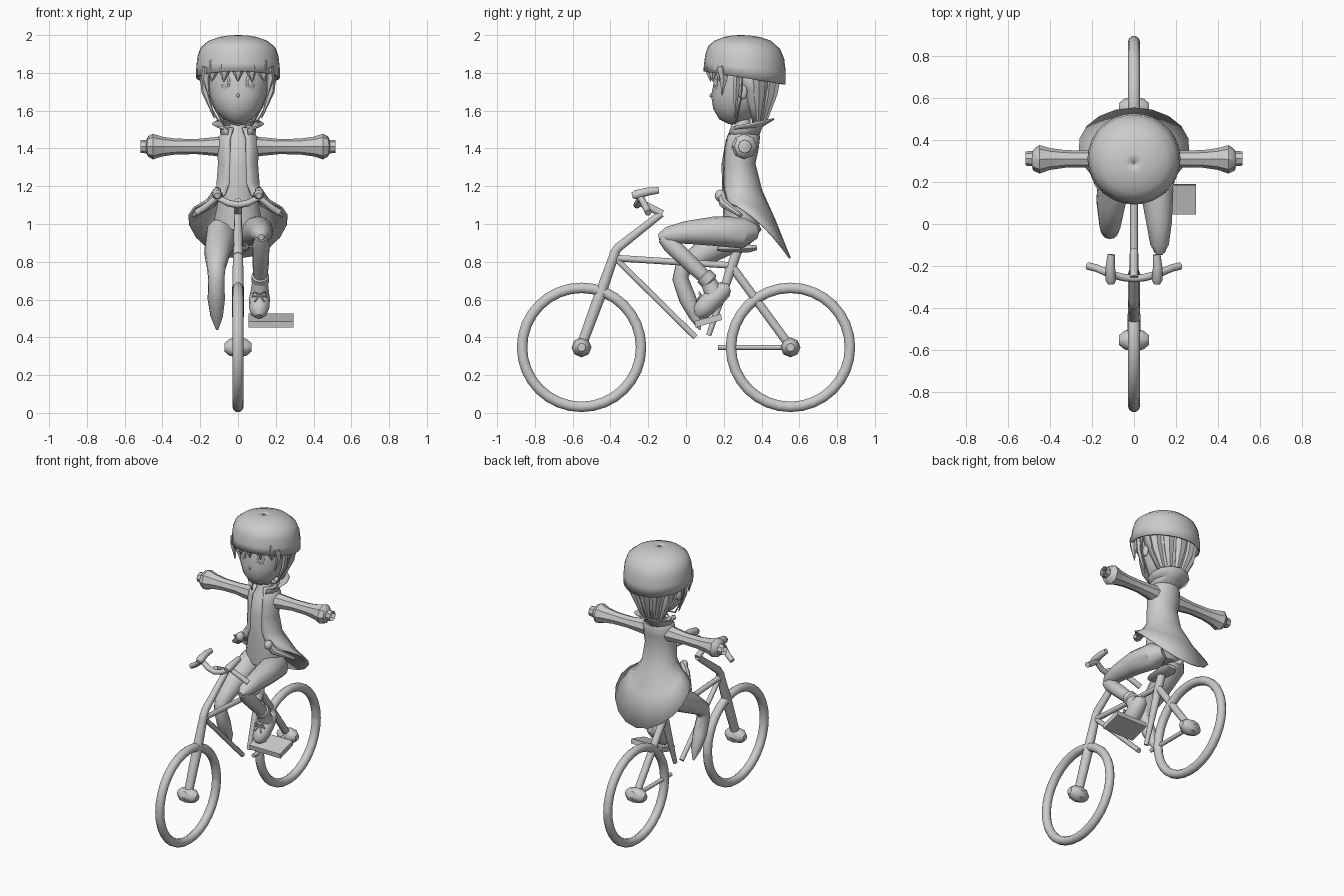
import bpy, bmesh, math
from mathutils import Vector

grey = bpy.data.materials.new("light grey")
grey.diffuse_color = (0.6, 0.6, 0.6, 1)


def finish(name, bm, angle=40, thick=0):
    bmesh.ops.recalc_face_normals(bm, faces=bm.faces)
    me = bpy.data.meshes.new(name)
    bm.to_mesh(me)
    bm.free()
    ob = bpy.data.objects.new(name, me)
    bpy.context.collection.objects.link(ob)
    me.materials.append(grey)
    if thick:
        mod = ob.modifiers.new("thickness", 'SOLIDIFY')
        mod.thickness = thick
    bpy.ops.object.select_all(action='DESELECT')
    ob.select_set(True)
    bpy.context.view_layer.objects.active = ob
    bpy.ops.object.shade_smooth_by_angle(angle=math.radians(angle))
    return ob


def skin(name, rings, closed=True, caps=True, **kw):
    """Join rings of points with quads."""
    bm = bmesh.new()
    vs = [[bm.verts.new(p) for p in r] for r in rings]
    n = len(vs[0])
    for a, b in zip(vs, vs[1:]):
        for i in range(n if closed else n - 1):
            j = (i + 1) % n
            bm.faces.new((a[i], a[j], b[j], b[i]))
    if closed and caps:
        bm.faces.new(vs[0])
        bm.faces.new(vs[-1])
    return finish(name, bm, **kw)


def tube(name, pts, radii, n=10, caps=True, flat=1.0, **kw):
    """Round tube through points; flat squashes the x-most cross axis."""
    pts = [Vector(p) for p in pts]
    if not isinstance(radii, (list, tuple)):
        radii = [radii] * len(pts)
    rings = []
    u = None
    for i, p in enumerate(pts):
        t = (pts[min(i + 1, len(pts) - 1)] - pts[max(i - 1, 0)]).normalized()
        if u is None:
            u = Vector((1, 0, 0)) if abs(t.x) < 0.8 else Vector((0, 1, 0))
        u = (u - t * u.dot(t)).normalized()
        v = t.cross(u)
        rings.append([p + radii[i] * (u * math.cos(a) * flat + v * math.sin(a))
                      for a in (2 * math.pi * k / n for k in range(n))])
    return skin(name, rings, caps=caps, **kw)


def loft(name, levels, n=16, gap=0, **kw):
    """Stack of ovals (z, centre y, rx, ry, tilt, bend); gap leaves the front open, in degrees."""
    rings = []
    for lv in levels:
        z, cy, rx, ry, tilt, bend = (list(lv) + [0, 0])[:6]
        g = math.radians(gap)
        angs = [g + (2 * math.pi - 2 * g) * k / (n - 1 if gap else n) for k in range(n)]
        rings.append([(rx * math.sin(a), cy - ry * math.cos(a),
                       z - tilt * math.cos(a) + bend * math.cos(a) ** 2) for a in angs])
    return skin(name, rings, closed=not gap, **kw)


def oval(name, loc, size, turn=0):
    bm = bmesh.new()
    bmesh.ops.create_uvsphere(bm, u_segments=12, v_segments=8, radius=1)
    ob = finish(name, bm)
    ob.location, ob.scale, ob.rotation_euler.z = loc, size, turn
    return ob


# --- bicycle: wheels and hubs
for side, y in (("front", -0.553), ("rear", 0.553)):
    rings = []
    for k in range(33):
        a = 2 * math.pi * k / 32
        rings.append([(0.029 * math.cos(b), y + (0.315 + 0.029 * math.sin(b)) * math.cos(a),
                       0.347 + (0.315 + 0.029 * math.sin(b)) * math.sin(a))
                      for b in (2 * math.pi * j / 10 for j in range(10))])
    skin(side + "_wheel", rings, caps=False)
    tube(side + "_hub", [(x, y, 0.347) for x in (-0.072, -0.045, 0, 0.045, 0.072)],
         [0.022, 0.045, 0.053, 0.045, 0.022], 8)

# --- bicycle: frame
tube("fork", [(0, -0.556, 0.35), (0, -0.46, 0.61), (0, -0.375, 0.85)], [0.028, 0.032, 0.026])
tube("stem", [(0, -0.385, 0.835), (0, -0.36, 0.875), (0, -0.13, 1.055)], [0.026, 0.025, 0.02])
tube("stem_clamp", [(0, -0.125, 1.055), (0, -0.255, 1.12)], 0.02)
tube("top_tube", [(0, -0.38, 0.82), (0, 0.25, 0.78)], 0.018)
tube("down_tube", [(0, -0.37, 0.815), (0, 0.05, 0.4)], 0.016)
tube("seat_tube", [(0, 0.275, 0.865), (0, 0.24, 0.77), (0, 0.12, 0.41)], [0.026, 0.028, 0.014])
tube("seat_stay", [(0, 0.235, 0.785), (0, 0.553, 0.35)], 0.024)
tube("chain_stay", [(0, 0.17, 0.347), (0, 0.553, 0.347)], 0.014)
tube("saddle", [(0, 0.165, 0.868), (0, 0.2, 0.868), (0, 0.28, 0.868), (0, 0.33, 0.87), (0, 0.375, 0.875)],
     [0.01, 0.017, 0.02, 0.022, 0.014], flat=2.8)

# --- bicycle: handlebar and grips
tube("handlebar", [(x, y, z) for x, y, z in ((-0.22, -0.2, 1.06), (-0.18, -0.21, 1.085), (-0.11, -0.24, 1.14),
     (-0.05, -0.255, 1.11), (0, -0.26, 1.1), (0.05, -0.255, 1.11), (0.11, -0.24, 1.14),
     (0.18, -0.21, 1.085), (0.22, -0.2, 1.06))], 0.018)
for s in (-1, 1):
    tube("grip", [(s * 0.11, -0.285, 1.15), (s * 0.11, -0.265, 1.155), (s * 0.113, -0.2, 1.172),
                  (s * 0.108, -0.145, 1.178)], [0.016, 0.026, 0.022, 0.018])

# --- bicycle: pedal, a tilted block
skin("pedal", [[(x, 0.05, 0.452), (x, 0.19, 0.492), (x, 0.185, 0.525), (x, 0.045, 0.485)]
               for x in (0.055, 0.295)], angle=30)

# --- legs
tube("bent_leg_thigh", [(0.06, 0.37, 0.96), (0.085, 0.3, 0.955), (0.11, 0.15, 0.962), (0.12, 0.0, 0.955),
                        (0.122, -0.1, 0.94), (0.122, -0.145, 0.93)],
     [0.04, 0.085, 0.078, 0.06, 0.044, 0.016], 12)
tube("bent_leg_shin", [(0.122, -0.125, 0.93), (0.122, -0.08, 0.89), (0.12, 0.03, 0.785), (0.118, 0.13, 0.69)],
     [0.03, 0.045, 0.043, 0.034], 12)
tube("hanging_leg", [(-0.06, 0.36, 0.96), (-0.085, 0.28, 0.95), (-0.11, 0.1, 0.85), (-0.115, -0.015, 0.77),
                     (-0.115, -0.03, 0.71), (-0.115, 0.01, 0.6), (-0.113, 0.05, 0.51), (-0.11, 0.075, 0.44)],
     [0.04, 0.085, 0.07, 0.05, 0.043, 0.046, 0.033, 0.006], 12)

# --- boot with cuff and laces
tube("sock_cuff", [(0.118, 0.085, 0.735), (0.118, 0.095, 0.725), (0.118, 0.125, 0.695), (0.118, 0.135, 0.685)],
     [0.03, 0.047, 0.047, 0.03], 12)
tube("boot_shaft", [(0.117, 0.11, 0.71), (0.115, 0.15, 0.63)], [0.04, 0.05], 12)
tube("boot_foot", [(0.115, 0.23, 0.665), (0.115, 0.205, 0.655), (0.114, 0.15, 0.61), (0.112, 0.1, 0.56),
                   (0.11, 0.075, 0.53), (0.11, 0.06, 0.51)], [0.02, 0.045, 0.055, 0.055, 0.045, 0.018], 12)
for s in (-1, 1):
    tube("lace", [(0.114, 0.078, 0.625), (0.114 + s * 0.028, 0.07, 0.64), (0.114 + s * 0.04, 0.075, 0.615),
                  (0.114, 0.078, 0.622)], 0.005, 6)
    tube("lace_end", [(0.114, 0.078, 0.625), (0.114 + s * 0.025, 0.055, 0.59)], 0.005, 6)

# --- torso, neck and open coat
loft("torso", [(0.93, 0.31, 0.06, 0.06), (0.97, 0.3, 0.12, 0.1), (1.03, 0.285, 0.125, 0.088), (1.15, 0.275, 0.1, 0.083),
               (1.32, 0.272, 0.092, 0.084), (1.45, 0.29, 0.085, 0.078), (1.5, 0.3, 0.045, 0.045),
               (1.58, 0.3, 0.04, 0.04)])
loft("coat", [(1.51, 0.305, 0.065, 0.07), (1.46, 0.3, 0.105, 0.092), (1.4, 0.29, 0.112, 0.095),
              (1.32, 0.28, 0.107, 0.088), (1.2, 0.295, 0.116, 0.108, -0.02), (1.11, 0.33, 0.175, 0.145, -0.07, -0.02),
              (1.03, 0.37, 0.265, 0.185, -0.155, -0.055)], n=17, gap=24, thick=0.01)
loft("collar", [(1.47, 0.3, 0.085, 0.08), (1.51, 0.31, 0.09, 0.09, 0.01), (1.535, 0.34, 0.135, 0.125, 0.025)],
     n=11, gap=35, thick=0.008)
for s in (-1, 1):
    # front hem roll of the coat, with a round end
    tube("coat_flap", [(s * 0.1, 0.185, 1.165), (s * 0.14, 0.2, 1.11), (s * 0.235, 0.29, 1.045)],
         [0.024, 0.026, 0.012], 8)
    oval("flap_button", (s * 0.11, 0.18, 1.15), (0.028, 0.028, 0.032))
    # sleeve with flared cuff, open at the wrist
    tube("sleeve", [(s * x, y, 1.41) for x, y in ((0.07, 0.3), (0.12, 0.305), (0.22, 0.31), (0.33, 0.31),
         (0.4, 0.31), (0.45, 0.308), (0.475, 0.31), (0.485, 0.312), (0.517, 0.312))],
         [0.058, 0.05, 0.04, 0.042, 0.052, 0.068, 0.055, 0.036, 0.034], 8, caps=False)

# --- head and face
loft("head", [(1.53, 0.245, 0.02, 0.02), (1.555, 0.255, 0.075, 0.08), (1.61, 0.272, 0.125, 0.128),
              (1.68, 0.285, 0.15, 0.152), (1.75, 0.292, 0.16, 0.145), (1.84, 0.3, 0.162, 0.15), (1.93, 0.3, 0.12, 0.11)],
     n=20)
oval("nose", (0, 0.133, 1.68), (0.008, 0.01, 0.01))
for s in (-1, 1):
    oval("eye", (s * 0.065, 0.157, 1.75), (0.025, 0.005, 0.045), s * 0.38)
    oval("pupil", (s * 0.065, 0.153, 1.748), (0.013, 0.005, 0.026), s * 0.38)
    oval("ear", (s * 0.157, 0.3, 1.7), (0.015, 0.025, 0.04))

# --- hair: back sheet, hanging locks and fringe
loft("back_hair", [(1.82, 0.32, 0.18, 0.16), (1.72, 0.34, 0.165, 0.125), (1.62, 0.355, 0.125, 0.08),
                   (1.52, 0.365, 0.075, 0.045)], n=11, gap=75, thick=0.012, angle=20)
for k in range(-2, 3):
    a = k * 0.55
    tube("back_lock", [(0.17 * math.sin(a), 0.315 + 0.155 * math.cos(a), 1.82),
                       (0.15 * math.sin(a), 0.33 + 0.125 * math.cos(a), 1.69),
                       (0.08 * math.sin(a), 0.355 + 0.06 * math.cos(a), 1.53)], [0.045, 0.034, 0.01], 6, angle=20)
for s in (-1, 1):
    tube("side_lock", [(s * 0.185, 0.27, 1.82), (s * 0.175, 0.265, 1.7), (s * 0.125, 0.26, 1.56)],
         [0.022, 0.018, 0.003], 6)
    tube("temple_lock", [(s * 0.16, 0.19, 1.83), (s * 0.172, 0.2, 1.77), (s * 0.155, 0.19, 1.68)],
         [0.03, 0.022, 0.003], 6)
    tube("chin_strap", [(s * 0.205, 0.3, 1.79), (s * 0.17, 0.29, 1.66), (s * 0.105, 0.27, 1.55), (0, 0.24, 1.525)],
         0.005, 6)
for x in (-0.13, -0.07, 0, 0.07, 0.13):
    y = 0.3 - 0.175 * math.sqrt(1 - (x / 0.19) ** 2)
    tube("fringe", [(x, y + 0.01, 1.86), (x, y, 1.82), (x * 1.08, y + 0.005, 1.755)], [0.035, 0.032, 0.003], 6, flat=1.1)

# --- helmet shell
bm_levels = [(1.773, 0.31, 0.222, 0.218, -0.035), (1.83, 0.312, 0.221, 0.216, -0.025), (1.89, 0.312, 0.214, 0.208, -0.015),
             (1.935, 0.308, 0.198, 0.19, -0.008), (1.97, 0.3, 0.155, 0.15), (1.99, 0.295, 0.1, 0.095),
             (1.998, 0.29, 0.05, 0.045), (2.0, 0.29, 0.004, 0.004)]
loft("helmet", bm_levels, n=28, caps=False, thick=0.012)
